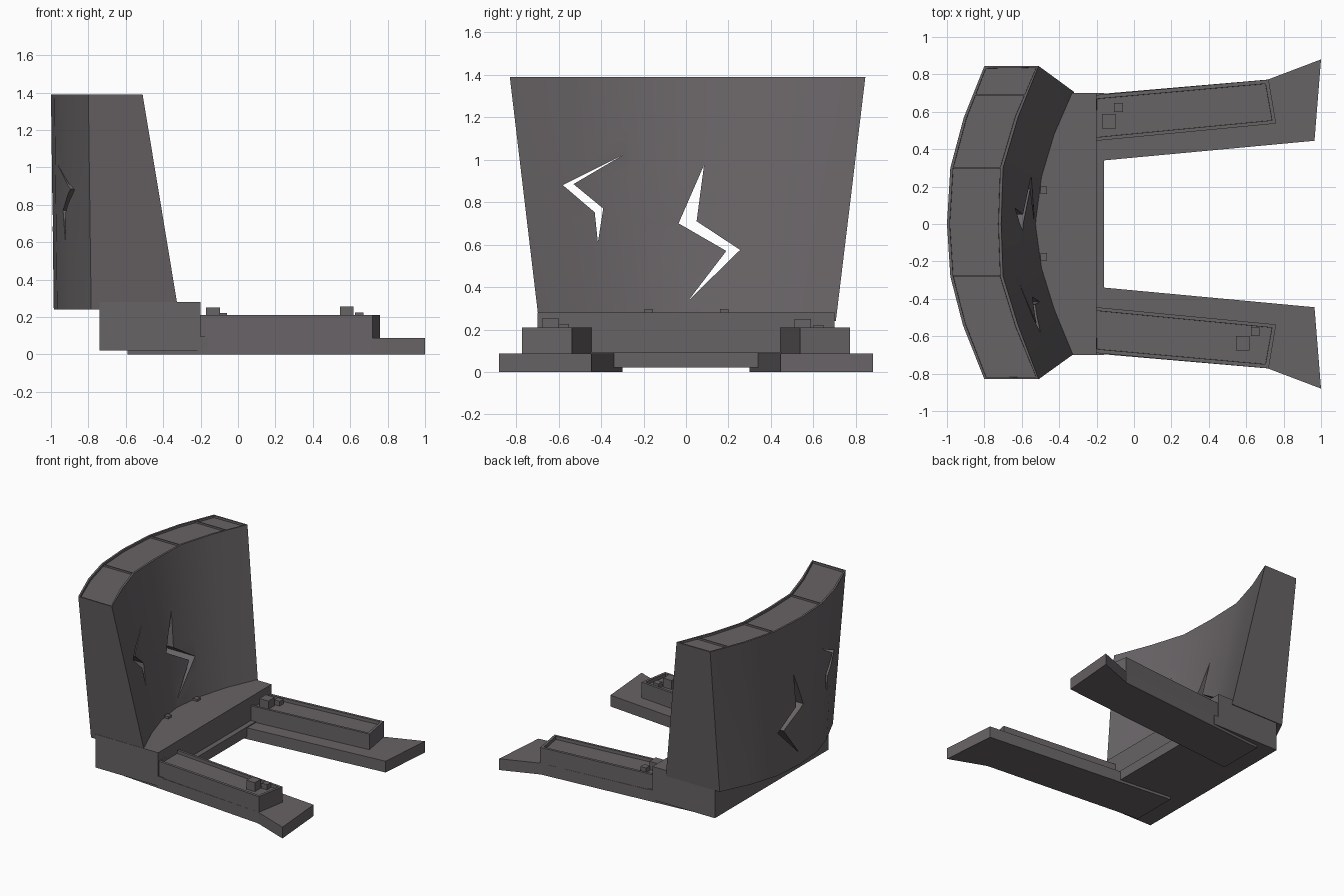
import bpy, bmesh
from mathutils import Vector

if "Cube" in bpy.data.objects:
    bpy.data.objects.remove(bpy.data.objects["Cube"])

stone = bpy.data.materials.new("dark warm grey")
stone.diffuse_color = (0.137, 0.125, 0.132, 1)
stone.use_nodes = True
stone.node_tree.nodes["Principled BSDF"].inputs["Base Color"].default_value = stone.diffuse_color


def finish(bm, name):
    bmesh.ops.recalc_face_normals(bm, faces=bm.faces)
    me = bpy.data.meshes.new(name)
    bm.to_mesh(me)
    bm.free()
    me.materials.append(stone)
    ob = bpy.data.objects.new(name, me)
    bpy.context.collection.objects.link(ob)
    return ob


def prism(name, pts, z0, z1, recess=None):
    """Extruded plan outline; recess = (rim width, depth) sinks the top."""
    bm = bmesh.new()
    lo = [bm.verts.new((x, y, z0)) for x, y in pts]
    hi = [bm.verts.new((x, y, z1)) for x, y in pts]
    n = len(pts)
    bm.faces.new(lo[::-1])
    top = bm.faces.new(hi)
    for i in range(n):
        j = (i + 1) % n
        bm.faces.new((lo[i], lo[j], hi[j], hi[i]))
    bmesh.ops.recalc_face_normals(bm, faces=bm.faces)
    if recess:
        bmesh.ops.inset_region(bm, faces=[top], thickness=recess[0])
        bmesh.ops.inset_region(bm, faces=[top], thickness=0.001)
        for v in top.verts:
            v.co.z -= recess[1]
    return finish(bm, name)


def box(name, x0, x1, y0, y1, z0, z1):
    return prism(name, [(x0, y0), (x1, y0), (x1, y1), (x0, y1)], z0, z1)


# Base block under the wall, with a low front lip
box("base_block", -0.74, -0.20, -0.70, 0.70, 0.02, 0.28)
box("base_lip", -0.22, -0.16, -0.70, 0.70, 0.02, 0.095)

# Splayed legs: flared ground plate and recessed upper beam
for s, side in ((1, "left"), (-1, "right")):
    plate = [(-0.59, 0.66), (-0.59, 0.30), (0.965, 0.445), (1.0, 0.88), (0.715, 0.772)]
    beam = [(-0.22, 0.688), (-0.22, 0.443), (0.76, 0.537), (0.72, 0.772)]
    prism("leg_plate_" + side, [(x, s * y) for x, y in plate], 0.0, 0.088)
    prism("leg_beam_" + side, [(x, s * y) for x, y in beam], 0.08, 0.21, (0.028, 0.025))

# Loose rubble cubes
rubble = [(0.545, 0.618, -0.675, -0.60, 0.17, 0.255), (0.625, 0.672, -0.60, -0.552, 0.17, 0.225),
          (-0.172, -0.095, 0.51, 0.588, 0.17, 0.25), (-0.107, -0.06, 0.60, 0.647, 0.17, 0.222),
          (-0.50, -0.465, 0.16, 0.20, 0.26, 0.297), (-0.50, -0.465, -0.195, -0.155, 0.26, 0.297)]
for i, r in enumerate(rubble):
    box("rubble_%d" % i, *r)

# Curved wall: columns of (y top, outer x, inner x top, inner x bottom)
cols = [(-0.83, -0.80, -0.51, -0.32), (-0.54, -0.915, -0.62, -0.42), (-0.28, -0.982, -0.70, -0.487),
        (0.0, -1.0, -0.71, -0.52), (0.30, -0.982, -0.70, -0.487), (0.57, -0.91, -0.62, -0.42),
        (0.845, -0.80, -0.51, -0.32)]
Z0, Z1, ROWS = 0.24, 1.39, 5
bm = bmesh.new()
rings = []
for y, xo, xi, xb in cols:
    yb = y * 0.70 / 0.838
    ring = []
    for k in range(ROWS + 1):
        t = k / ROWS
        ring.append(Vector((xo + 0.015 * (1 - t), yb + (y - yb) * t, Z0 + (Z1 - Z0) * t)))
    for k in range(ROWS, -1, -1):
        t = k / ROWS
        ring.append(Vector((xb + (xi - xb) * t, yb + (y - yb) * t, Z0 + (Z1 - Z0) * t)))
    rings.append([bm.verts.new(c) for c in ring])
n = len(rings[0])
top_faces = []
for a, b in zip(rings, rings[1:]):
    for i in range(n):
        j = (i + 1) % n
        f = bm.faces.new((a[i], a[j], b[j], b[i]))
        if i == ROWS:
            top_faces.append(f)
bm.faces.new(rings[0])
bm.faces.new(rings[-1][::-1])
bmesh.ops.recalc_face_normals(bm, faces=bm.faces)
# sunken top of the wall
bmesh.ops.inset_region(bm, faces=top_faces, thickness=0.015)
bmesh.ops.inset_region(bm, faces=top_faces, thickness=0.001)
for v in {v for f in top_faces for v in f.verts}:
    v.co.z -= 0.016
wall = finish(bm, "curved_wall")

# Zigzag cracks cut right through the wall
cracks = [[(-0.30, 1.02), (-0.58, 0.88), (-0.43, 0.752), (-0.415, 0.61), (-0.39, 0.77), (-0.53, 0.885)],
          [(0.085, 0.975), (-0.035, 0.70), (0.19, 0.57), (0.01, 0.335), (0.255, 0.575), (0.05, 0.71)]]
for pts in cracks:
    bm = bmesh.new()
    f = bm.faces.new([bm.verts.new((-1.3, y, z)) for y, z in pts])
    ext = bmesh.ops.extrude_face_region(bm, geom=[f])["geom"]
    for v in [g for g in ext if isinstance(g, bmesh.types.BMVert)]:
        v.co.x = 0.1
    cutter = finish(bm, "crack_cutter")
    cutter.hide_render = True
    mod = wall.modifiers.new("crack", 'BOOLEAN')
    mod.operation = 'DIFFERENCE'
    mod.solver = 'EXACT'
    mod.object = cutter
    bpy.context.view_layer.objects.active = wall
    bpy.ops.object.modifier_apply(modifier=mod.name)
    bpy.data.objects.remove(cutter)

bpy.ops.object.select_all(action='DESELECT')
wall.select_set(True)
bpy.context.view_layer.objects.active = wall
bpy.ops.object.shade_smooth_by_angle(angle=0.6)

# Thin ribs dividing the sunken wall top
for y, x0, x1 in ((0.69, -0.85, -0.58), (0.30, -0.965, -0.715), (-0.28, -0.965, -0.715)):
    box("wall_top_rib", x0, x1, y - 0.004, y + 0.004, 1.36, 1.388)
